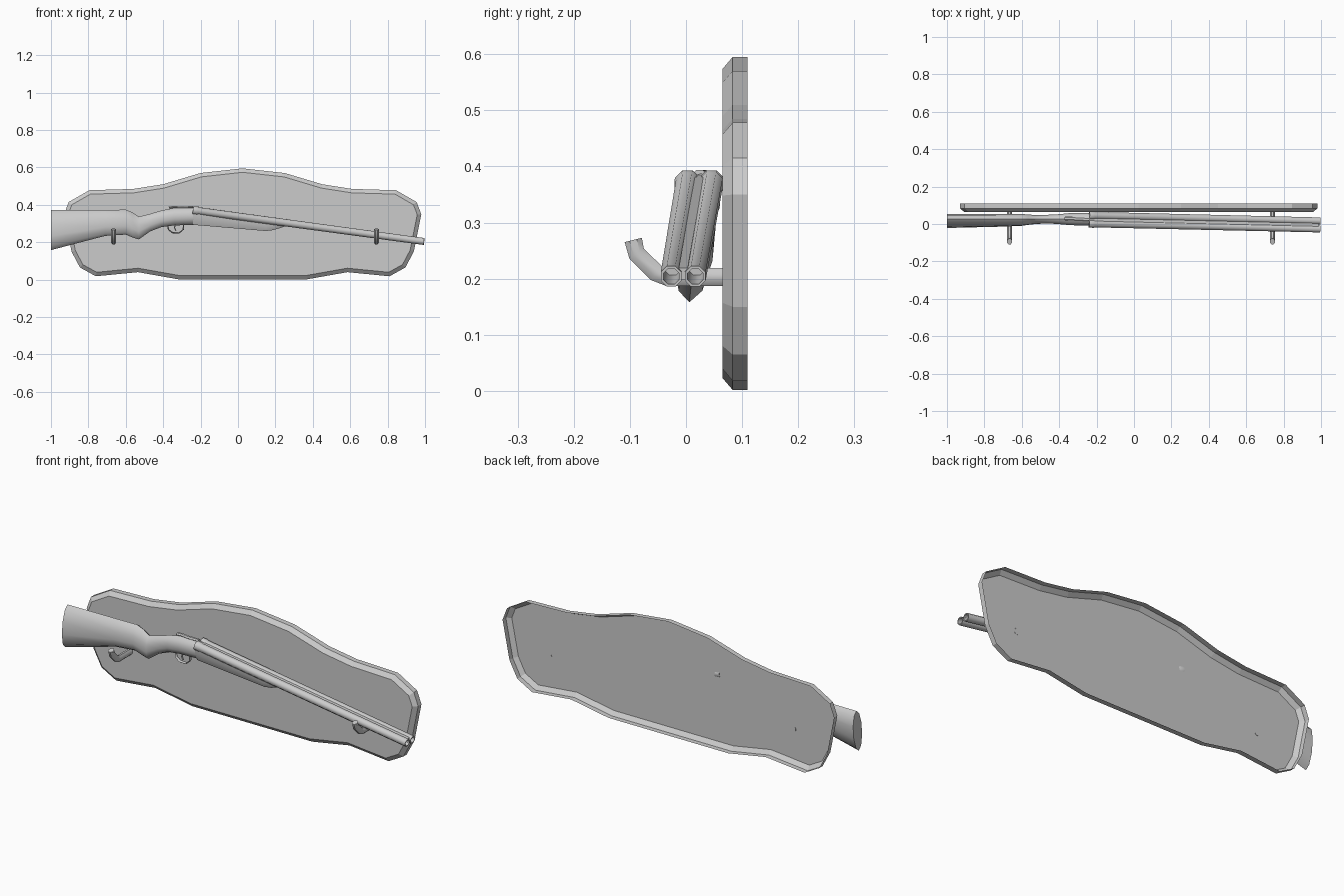
import bpy, bmesh
from math import sin, cos, pi, radians
from mathutils import Vector

if "Cube" in bpy.data.objects:
    bpy.data.objects.remove(bpy.data.objects["Cube"])


def finish(name, bm, angle=None, normals=True):
    if normals:
        bmesh.ops.recalc_face_normals(bm, faces=bm.faces)
    me = bpy.data.meshes.new(name)
    bm.to_mesh(me)
    bm.free()
    ob = bpy.data.objects.new(name, me)
    bpy.context.collection.objects.link(ob)
    if angle:
        bpy.ops.object.select_all(action='DESELECT')
        ob.select_set(True)
        bpy.context.view_layer.objects.active = ob
        bpy.ops.object.shade_smooth_by_angle(angle=radians(angle))
    return ob


def loft(name, rings, angle=40, caps=(True, True), closed=False):
    """Skin a list of equal-length point rings."""
    bm = bmesh.new()
    vs = [[bm.verts.new(p) for p in r] for r in rings]
    n = len(vs[0])
    pairs = list(zip(vs, vs[1:])) + ([(vs[-1], vs[0])] if closed else [])
    for a, b in pairs:
        for i in range(n):
            bm.faces.new((a[i], a[(i + 1) % n], b[(i + 1) % n], b[i]))
    if not closed:
        if caps[0]:
            bm.faces.new(vs[0])
        if caps[1]:
            bm.faces.new(vs[-1])
    return finish(name, bm, angle)


def sweep(name, path, ru, side, rs, n=8, closed=False):
    """Sweep an ellipse along a planar path; side is the plane normal."""
    pts = [Vector(p) for p in path]
    side = Vector(side)
    rings = []
    for i, p in enumerate(pts):
        if closed:
            t = pts[(i + 1) % len(pts)] - pts[i - 1]
        else:
            t = pts[min(i + 1, len(pts) - 1)] - pts[max(i - 1, 0)]
        up = t.normalized().cross(side)
        rings.append([p + up * ru * cos(2 * pi * (k + .5) / n)
                      + side * rs * sin(2 * pi * (k + .5) / n) for k in range(n)])
    return loft(name, rings, 40, closed=closed)


# wall plaque: bevelled front and side wall, open at the back
half = [(.225, .57), (.425, .51), (.585, .485), (.82, .478), (.93, .415),
        (.955, .35), (.915, .15), (.87, .065), (.785, .018), (.56, .04), (.345, .002)]
outline = [(0, .595)] + half + [(-x, z) for x, z in reversed(half)]
bm = bmesh.new()
back = [bm.verts.new((x + .025, .11, z)) for x, z in outline]
mid = [bm.verts.new((x + .025, .083, z)) for x, z in outline]
N = len(outline)
for i in range(N):
    j = (i + 1) % N
    bm.faces.new((back[i], back[j], mid[j], mid[i]))
front = bm.faces.new(mid)
bmesh.ops.recalc_face_normals(bm, faces=bm.faces)
bmesh.ops.inset_region(bm, faces=[front], thickness=.021, use_even_offset=True)
for v in front.verts:
    v.co.y = .065
finish("plaque", bm)

# stock, grip and receiver: x, bottom z, top z, half width, bottom y shift
sections = [(-1.0, .158, .372, .036, -.02), (-.71, .234, .373, .034, -.012),
            (-.60, .241, .374, .032, -.008), (-.565, .226, .36, .028, -.006),
            (-.53, .215, .337, .025, -.004), (-.47, .258, .352, .024, 0),
            (-.41, .281, .37, .027, 0), (-.34, .29, .384, .034, 0),
            (-.235, .293, .388, .036, 0)]
rings = []
for x, b, t, w, s in sections:
    ring = []
    for k in range(10):
        a = 2 * pi * k / 10
        u = sin(a + pi / 2)
        ring.append((x, .026 + w * cos(a + pi / 2) + s * (1 - u) / 2,
                     (b + t) / 2 + (t - b) / 2 * u))
    rings.append(ring)
loft("stock", rings)

# twin hollow barrels with a breech collar
axis0, axis1 = Vector((-.24, .024, .371)), Vector((.995, -.005, .204))
d = (axis1 - axis0).normalized()
across = Vector((0, 0, 1)).cross(d).normalized()
up = d.cross(across)
L = (axis1 - axis0).length
for label, s in (("left", -1), ("right", 1)):
    rings = []
    for dist, r in ((0, .024), (.025, .024), (.03, .0215), (L, .020), (L, .015), (L - .12, .015)):
        c = axis0 + d * dist + across * s * .0215
        rings.append([c + across * r * cos(2 * pi * (k + .5) / 8)
                      + up * r * sin(2 * pi * (k + .5) / 8) for k in range(8)])
    loft(label + "_barrel", rings, 50)

# rib between the barrels
rings = []
for dist in (0, L - .01):
    c = axis0 + d * dist
    rings.append([c + across * a * .008 + up * b for a, b in
                  ((-1, -.008), (1, -.008), (1, .014), (-1, .014))])
loft("barrel_rib", rings)

# wooden fore-end under the barrels
rings = []
for x, b, t, w in ((-.24, .293, .37, .034), (-.05, .277, .345, .03),
                   (.15, .26, .315, .026), (.19, .265, .31, .023), (.25, .284, .30, .012)):
    y = .024 - .024 * (x + .24)
    rings.append([(x, y - w, t), (x, y - w, (b + t) / 2), (x, y - w * .5, b),
                  (x, y + w * .5, b), (x, y + w, (b + t) / 2), (x, y + w, t)])
loft("fore_end", rings)

# trigger guard and trigger
sweep("trigger_guard", [(-.375, .024, .29), (-.372, .024, .268), (-.35, .024, .251),
                        (-.315, .024, .250), (-.293, .024, .268), (-.29, .024, .30)],
      .004, (0, 1, 0), .009, 6)
sweep("trigger", [(-.335, .024, .295), (-.34, .024, .278), (-.332, .024, .262)],
      .004, (0, 1, 0), .004, 6)

# top opening lever
sweep("top_lever", [(-.37, .03, .386), (-.345, .03, .388), (-.30, .027, .386), (-.24, .024, .388)],
      .007, (0, 1, 0), .011, 6)

# two wall hooks that carry the gun
for label, x in (("stock", -.665), ("barrel", .74)):
    sweep(label + "_hook", [(x, .066, .203), (x, -.035, .203), (x, -.053, .21),
                            (x, -.088, .245), (x, -.094, .269)],
          .017, (1, 0, 0), .014, 8)
